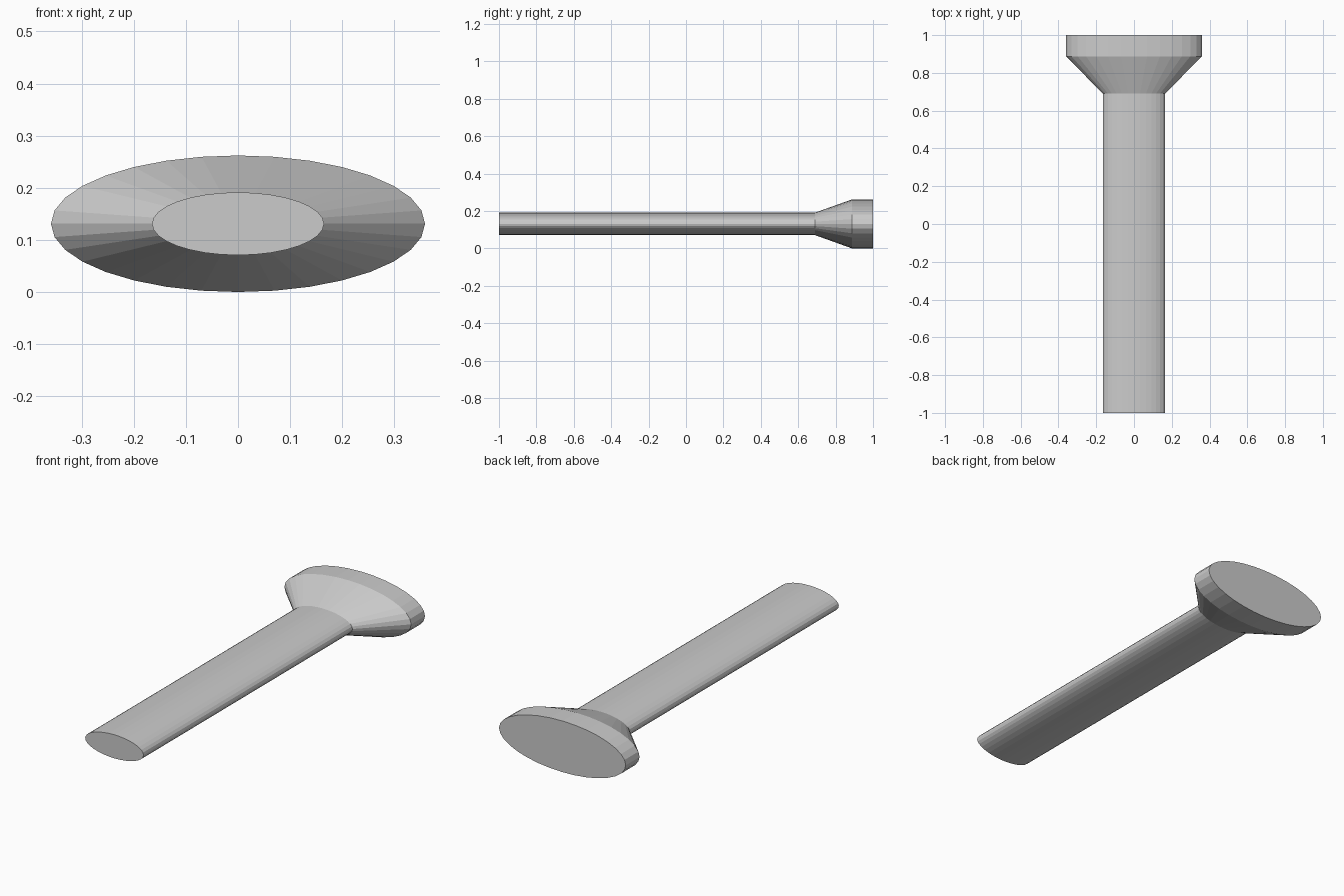
import bpy, bmesh
from math import cos, sin, pi

if "Cube" in bpy.data.objects:
    bpy.data.objects.remove(bpy.data.objects["Cube"])

SIDES = 32
RX, RZ = 0.359, 0.131      # head half-width and half-height
SHANK = 0.46               # shank size relative to head

# Rings along the length: (y, scale)
profile = [(-1.0, SHANK), (0.69, SHANK), (0.888, 1.0), (1.0, 1.0)]

bm = bmesh.new()
rings = []
for y, s in profile:
    rings.append([bm.verts.new((RX * s * cos(2 * pi * i / SIDES), y,
                                RZ + RZ * s * sin(2 * pi * i / SIDES)))
                  for i in range(SIDES)])

# Side walls of shank, cone and head rim
for a, b in zip(rings, rings[1:]):
    for i in range(SIDES):
        j = (i + 1) % SIDES
        bm.faces.new((a[i], a[j], b[j], b[i]))

# Flat end caps
bm.faces.new(rings[0])
bm.faces.new(rings[-1])
bmesh.ops.recalc_face_normals(bm, faces=bm.faces)

mesh = bpy.data.meshes.new("countersunk_rivet")
bm.to_mesh(mesh)
bm.free()
rivet = bpy.data.objects.new("countersunk_rivet", mesh)
bpy.context.collection.objects.link(rivet)
